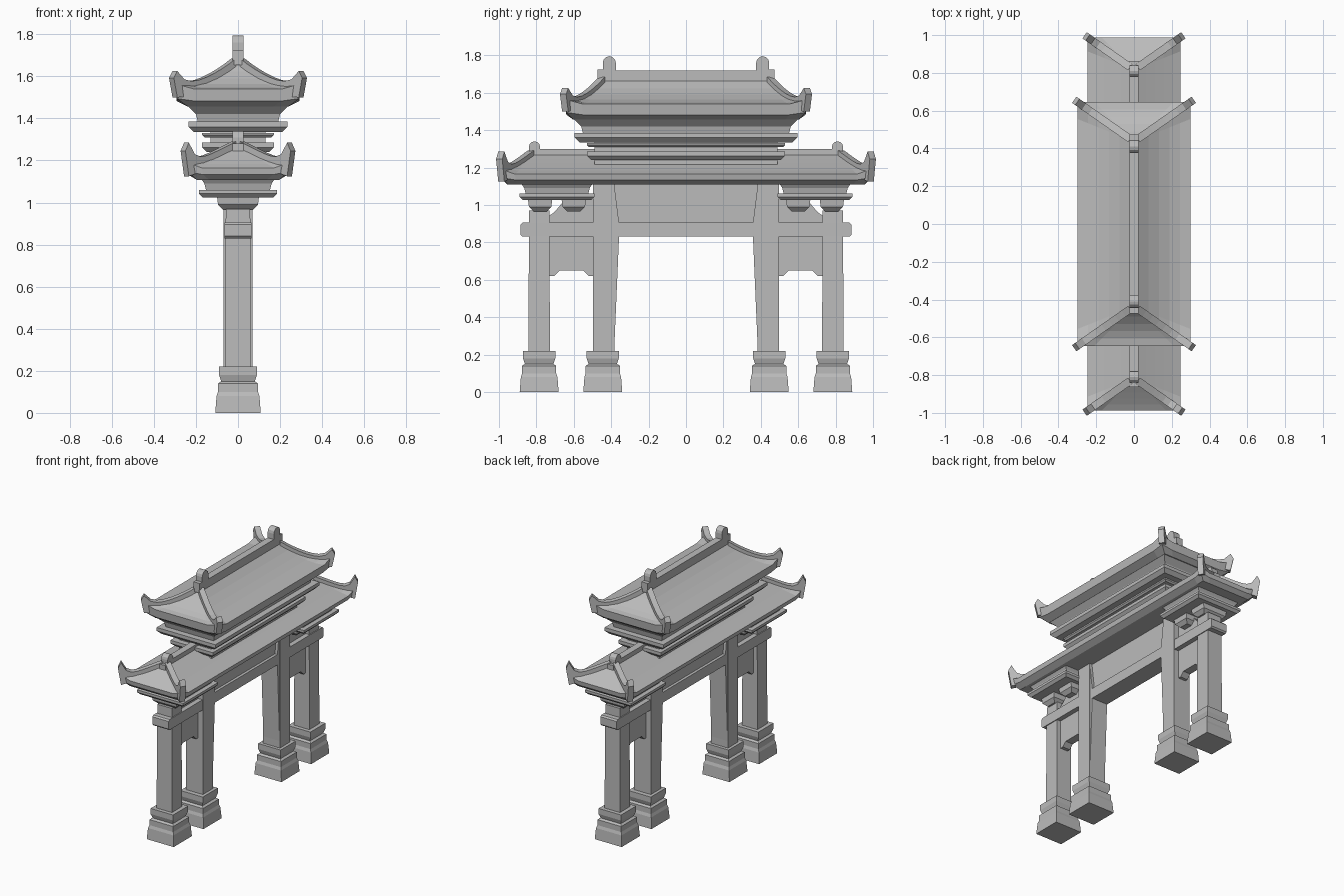
import bpy
import bmesh
from math import cos, sin, pi
from mathutils import Vector

cube = bpy.data.objects.get("Cube")
if cube:
    bpy.data.objects.remove(cube, do_unlink=True)

GREY = (.5, .5, .5, 1)
stone = bpy.data.materials.new("grey_stone")
stone.use_nodes = True
stone.diffuse_color = GREY
stone.node_tree.nodes["Principled BSDF"].inputs["Base Color"].default_value = GREY

CORNERS = ((-1, -1), (1, -1), (1, 1), (-1, 1))


def loft(name, rings):
    """Skin closed rings of equal size and cap both ends."""
    bm = bmesh.new()
    loops = [[bm.verts.new(point) for point in ring] for ring in rings]
    bm.faces.new(loops[0])
    bm.faces.new(loops[-1])
    for lower, upper in zip(loops, loops[1:]):
        for i in range(len(lower)):
            bm.faces.new((lower[i - 1], lower[i], upper[i], upper[i - 1]))
    bmesh.ops.recalc_face_normals(bm, faces=bm.faces)
    mesh = bpy.data.meshes.new(name)
    bm.to_mesh(mesh)
    bm.free()
    mesh.materials.append(stone)
    part = bpy.data.objects.new(name, mesh)
    bpy.context.collection.objects.link(part)


def stack(name, profile, extra=0, centre=0):
    """Rectangular moulding; its depth exceeds its width by a constant."""
    rings = []
    for width, height in profile:
        depth = width + extra
        rings.append([(sx * width, centre + sy * depth, height) for sx, sy in CORNERS])
    loft(name, rings)


def slab(name, width, bottom, thickness, extra, centre=0):
    """Flat moulding with a chamfered lower edge."""
    chamfer = thickness / 2
    stack(name, [(width - chamfer, bottom), (width, bottom + chamfer),
                 (width, bottom + thickness)], extra, centre)


def prism(name, outline, half, direction, origin=(0, 0)):
    """Upright plate drawn as (distance, height) along a direction."""
    along = Vector(direction).normalized()
    across = Vector((along.y, -along.x)) * half
    start = Vector(origin)
    rings = []
    for side in (across, -across):
        rings.append([(*(start + along * distance + side), height)
                      for distance, height in outline])
    loft(name, rings)


def finial(name, centre, height, radius, direction):
    """Round knob standing on a stepped foot."""
    arc = [pi * i / 6 for i in range(7)]
    outline = [(centre + radius * cos(a), height + radius * sin(a)) for a in arc]
    foot = centre + radius * 1.8
    base = height - radius * 3
    outline += [(centre - radius, base), (foot, base),
                (foot, height - radius), (centre + radius, height - radius)]
    prism(name, outline, .025, direction)


def roof(name, eave, ridge_depth, bottom, brim, top, bend, horn):
    """Concave hip roof with raised corners and upturned hip ridges."""
    slope = .7
    crest = .02

    def depth_at(width):
        return ridge_depth + slope * (width - crest)

    def height_at(outward):
        return brim + (top - brim) * (1 - outward) ** bend

    def ring(width, height, lift):
        points = []
        for sx, sy in CORNERS:
            depth = depth_at(width)
            on_side = (sx * width, sy * (depth - width * .3), height)
            on_end = (sx * width * .7, sy * depth, height)
            tip = (sx * width, sy * depth, height + lift)
            points += [on_side, tip, on_end] if sx == sy else [on_end, tip, on_side]
        return points

    # Soffit and eave board, then the curved tiles
    lift = .025
    rings = [ring(eave * .8, bottom, 0), ring(eave * .97, bottom + lift, lift / 2)]
    steps = 5
    for i in range(steps + 1):
        outward = 1 - i / steps
        width = crest + (eave - crest) * outward
        rings.append(ring(width, height_at(outward), lift * outward ** 3))
    loft(name, rings)

    # Hip ridges swelling into horns at the corners
    run = Vector((eave - crest, slope * (eave - crest)))
    spread = [i / 8 for i in range(9)]
    upper = [(run.length * u, height_at(u) + crest + horn * u ** 8) for u in spread]
    lower = [(run.length * u, height_at(u) - crest * 2) for u in spread]
    tip = (run.length + crest, brim + horn * .8)
    for sx, sy in CORNERS:
        prism(f"{name}_hip_ridge", upper + [tip] + lower[::-1], crest,
              (sx * run.x, sy * run.y), (sx * crest, sy * ridge_depth))


# Roofs and ridge beams
roof("upper_roof", .3, .45, 1.457, 1.54, 1.665, 1.8, .065)
roof("lower_roof", .245, .83, 1.108, 1.165, 1.27, 1.1, .1)
stack("upper_ridge", [(.025, 1.64), (.025, 1.72)], .37)
stack("lower_ridge", [(.025, 1.24), (.025, 1.3)], .77)

# Stepped storey between the roofs
STOREY = .36
stack("storey_core", [(.13, 1.2), (.13, 1.35)], STOREY)
for width, bottom, thickness in ((.17, 1.24, .045), (.17, 1.31, .02), (.235, 1.335, .05)):
    slab("storey_slab", width, bottom, thickness, STOREY)
stack("storey_throat", [(.19, 1.38), (.2, 1.42), (.24, 1.46)], STOREY)

# Cross beam and the panel above it
BEAM_LOW, BEAM_HIGH = .83, .905
END, ROUND = .885, .01
half_beam = [(END - ROUND, BEAM_LOW), (END, BEAM_LOW + ROUND),
             (END, BEAM_HIGH - ROUND), (END - ROUND, BEAM_HIGH)]
mirrored_beam = [(-distance, height) for distance, height in reversed(half_beam)]
prism("cross_beam", half_beam + mirrored_beam, .065, (0, 1))
prism("centre_panel", [(-.4, BEAM_HIGH), (.4, BEAM_HIGH), (.4, 1.12), (-.4, 1.12)],
      .045, (0, 1))

INNER, OUTER = .44, .785
NEAR, FAR = INNER + .05, OUTER - .05
for s, end in ((-1, "front"), (1, "back")):
    out = (0, s)
    finial(end + "_upper_finial", .41, 1.76, .035, out)
    finial(end + "_lower_finial", .81, 1.31, .03, out)

    # Columns, with a slim brace on the inner side
    stack(end + "_inner_column", [(.068, .2), (.068, 1.12)], -.01, s * INNER)
    stack(end + "_outer_column", [(.062, .2), (.058, .97)], -.004, s * OUTER)
    prism(end + "_column_brace", [(.4, .2), (.385, .2), (.358, BEAM_LOW),
                                  (.358, BEAM_HIGH), (.385, 1.12), (.4, 1.12)], .065, out)

    # Panels between the columns, below and above the beam
    tooth = .03
    drop = .65
    prism(end + "_hanging_panel", [
        (NEAR, BEAM_LOW), (NEAR, drop - tooth), (NEAR + tooth, drop - tooth),
        (NEAR + tooth * 2, drop), (FAR - tooth * 2, drop), (FAR - tooth, drop - tooth),
        (FAR, drop - tooth), (FAR, BEAM_LOW)], .03, out)
    prism(end + "_spandrel_panel", [
        (NEAR, BEAM_HIGH), (FAR, BEAM_HIGH), (FAR, .94), (FAR - tooth, .96),
        (FAR - tooth * 3, 1.03), (NEAR, 1.03)], .03, out)

    # Stepped column bases
    for place, centre in (("inner", INNER + .005), ("outer", OUTER)):
        stack(f"{end}_{place}_base", [
            (.108, 0), (.102, .08), (.095, .1), (.095, .14), (.08, .15),
            (.09, .18), (.09, .22)], -.004, s * centre)

    # Brackets and the cornice they carry
    for place, centre in (("inner", .6), ("outer", .78)):
        stack(f"{end}_{place}_bracket", [(.07, .965), (.095, .99), (.1, 1.03)],
              -.035, s * centre)
    slab(end + "_cornice_slab", .185, 1.025, .035, .015, s * .69)
    stack(end + "_cornice_throat", [(.15, 1.05), (.16, 1.09), (.18, 1.12)], .015, s * .69)
